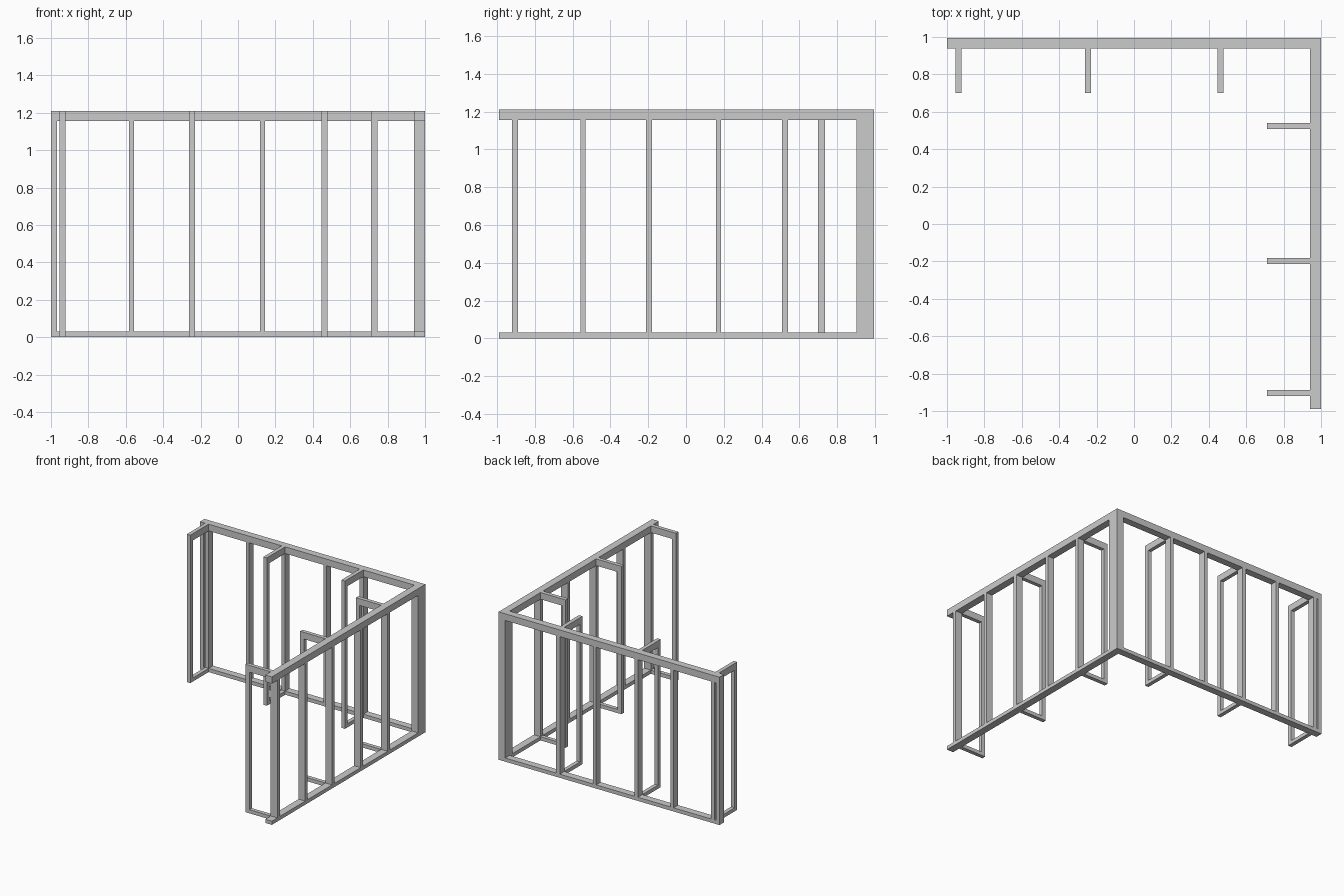
import bpy

if "Cube" in bpy.data.objects:
    bpy.data.objects.remove(bpy.data.objects["Cube"])

TOP, RAIL_Z, SILL = 1.21, 1.155, 0.03
BACK = (0.937, 0.995)     # back wall thickness in y
SIDE = (0.94, 1.0)        # right wall thickness in x


def beam(name, x, y, z):
    bpy.ops.mesh.primitive_cube_add(
        size=1, location=[(a + b) / 2 for a, b in (x, y, z)])
    ob = bpy.context.object
    ob.name = name
    ob.scale = [b - a for a, b in (x, y, z)]
    bpy.ops.object.transform_apply(location=False, rotation=False, scale=True)
    return ob


UP = (SILL, RAIL_Z)

# Top rails and sills of both walls
for label, z in (("top_rail", (RAIL_Z, TOP)), ("sill", (0, SILL))):
    beam("back_" + label, (-1, 1), BACK, z)
    beam("side_" + label, SIDE, (-0.99, BACK[0]), z)

# Corner and end posts
beam("corner_post", SIDE, BACK, UP)
beam("corner_side_stud", SIDE, (0.902, BACK[0]), UP)
beam("back_end_post", (-1, -0.967), BACK, UP)

# Back wall studs; every other one carries a projecting frame
for i, c in enumerate((-0.938, -0.57, -0.245, 0.131, 0.462)):
    x = (c - 0.016, c + 0.016) if i % 2 == 0 else (c - 0.014, c + 0.014)
    beam("back_stud", x, BACK, UP)
    if i % 2 == 0:
        beam("back_brace_post", x, (0.70, 0.735), (0, TOP))
        beam("back_brace_top", x, (0.735, BACK[0]), (RAIL_Z, TOP))
        beam("back_brace_foot", x, (0.735, BACK[0]), (0, SILL))

# Right wall studs and frames
for i, c in enumerate((-0.904, -0.545, -0.197, 0.172, 0.523)):
    y = (c - 0.016, c + 0.016) if i % 2 == 0 else (c - 0.014, c + 0.014)
    beam("side_stud", SIDE, y, UP)
    if i % 2 == 0:
        beam("side_brace_post", (0.712, 0.747), y, (0, TOP))
        beam("side_brace_top", (0.747, SIDE[0]), y, (RAIL_Z, TOP))
        beam("side_brace_foot", (0.747, SIDE[0]), y, (0, SILL))
